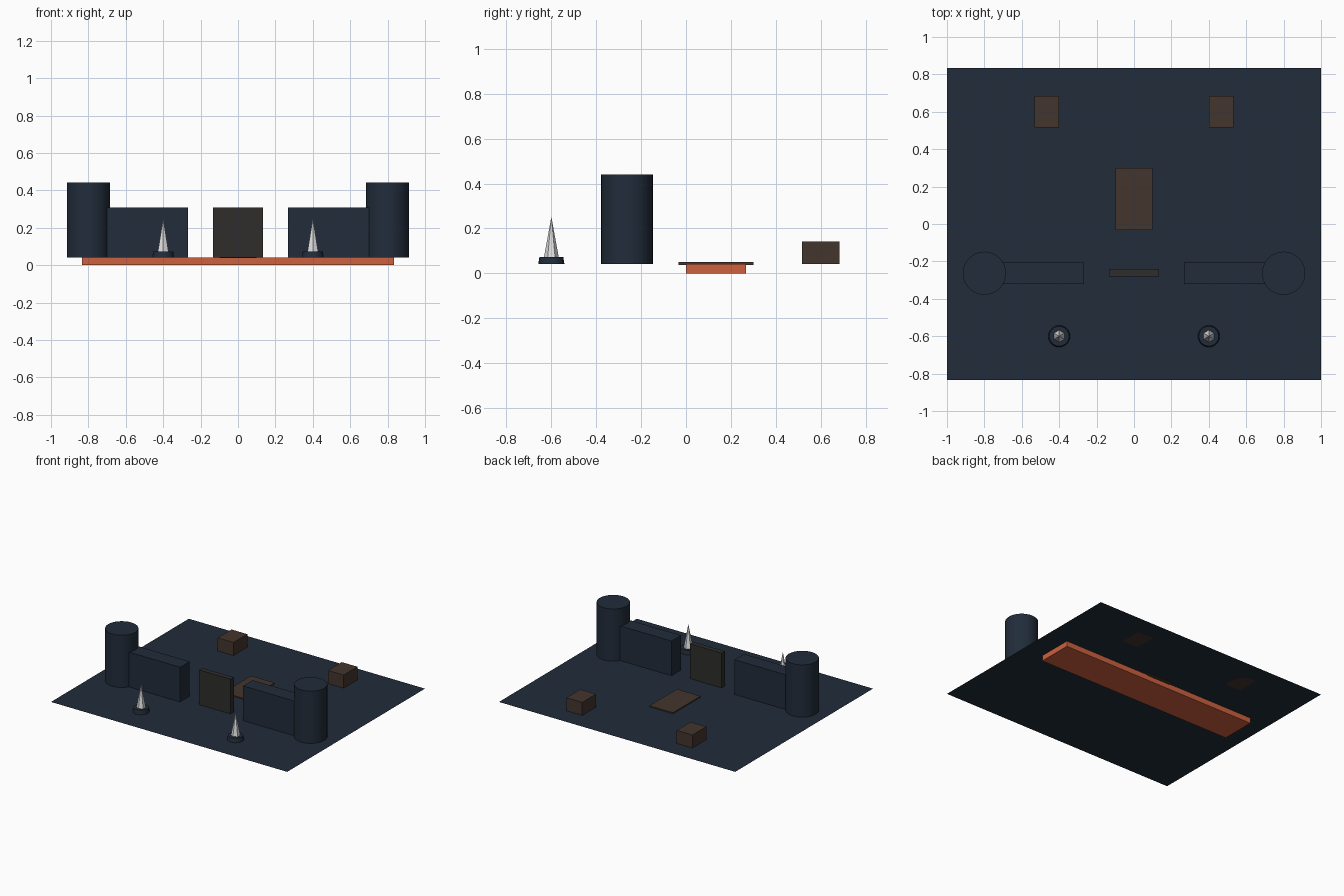
import bpy, math

if "Cube" in bpy.data.objects:
    bpy.data.objects.remove(bpy.data.objects["Cube"])

G = 0.0417  # height of the ground sheet


def material(name, rgb):
    lin = [(c / 255 / 12.92) if c / 255 <= 0.04045 else ((c / 255 + 0.055) / 1.055) ** 2.4 for c in rgb]
    m = bpy.data.materials.new(name)
    m.diffuse_color = (*lin, 1)
    m.use_nodes = True
    m.node_tree.nodes["Principled BSDF"].inputs["Base Color"].default_value = m.diffuse_color
    return m


navy = material("dark_navy", (33, 44, 58))
orange = material("burnt_orange", (205, 97, 62))
brown = material("dark_brown", (67, 53, 45))
charcoal = material("charcoal", (46, 45, 44))
white = material("pale_grey", (225, 225, 225))


def finish(name, mat):
    o = bpy.context.object
    o.name = name
    o.data.materials.append(mat)
    return o


def box(name, mat, x0, x1, y0, y1, z0, z1):
    bpy.ops.mesh.primitive_cube_add(size=1, location=((x0 + x1) / 2, (y0 + y1) / 2, (z0 + z1) / 2))
    bpy.context.object.scale = (x1 - x0, y1 - y0, z1 - z0)
    bpy.ops.object.transform_apply(location=False, rotation=False, scale=True)
    return finish(name, mat)


def cone(name, mat, x, y, z0, z1, r0, r1, sides, smooth=False):
    bpy.ops.mesh.primitive_cone_add(vertices=sides, radius1=r0, radius2=r1, depth=z1 - z0,
                                    location=(x, y, (z0 + z1) / 2))
    if smooth:
        bpy.ops.object.shade_smooth_by_angle(angle=math.radians(35))
    return finish(name, mat)


# ground sheet (single-sided thickness-free plane)
bpy.ops.mesh.primitive_plane_add(size=2, location=(0, 0, G))
bpy.context.object.scale = (1, 0.8333, 1)
bpy.ops.object.transform_apply(location=False, rotation=False, scale=True)
finish("ground_sheet", navy)

# slab under the ground
box("lower_slab", orange, -0.8333, 0.8333, 0, 0.2667, 0, G - 0.0005)

# gate and floor plate
box("gate", charcoal, -0.1333, 0.1333, -0.28, -0.2417, G, 0.3075)
box("floor_plate", brown, -0.1, 0.1, -0.0333, 0.3, 0.037, 0.05)

# mirrored parts
for s, side in ((-1, "left"), (1, "right")):
    xs = sorted((s * 0.2667, s * 0.8))
    box(side + "_wall", navy, *xs, -0.32, -0.205, G, 0.3075)
    cone(side + "_tower", navy, s * 0.8, -0.2633, G, 0.4417, 0.1155, 0.1155, 32, True)
    xs = sorted((s * 0.4, s * 0.5333))
    box(side + "_crate", brown, *xs, 0.5167, 0.6833, G, 0.1417)
    cone(side + "_spike_base", navy, s * 0.4, -0.6, G, 0.074, 0.0583, 0.053, 24, True)
    cone(side + "_spike", white, s * 0.4, -0.6, 0.07, 0.252, 0.0333, 0, 6)
